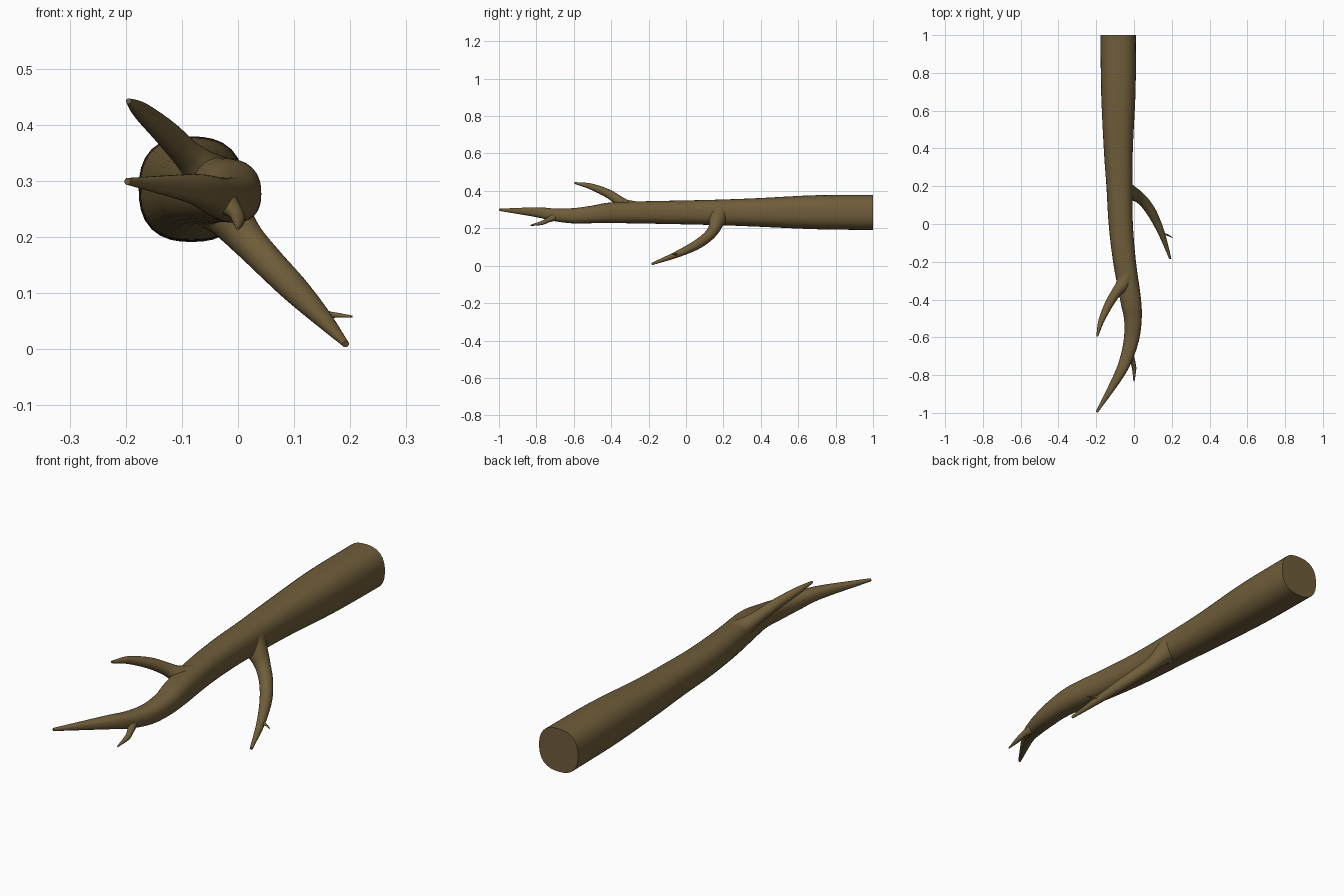
import bpy, bmesh, math
from mathutils import Vector

if "Cube" in bpy.data.objects:
    bpy.data.objects.remove(bpy.data.objects["Cube"])

bark = bpy.data.materials.new("bark")
bark.diffuse_color = (0.16, 0.11, 0.042, 1)
bark.use_nodes = True
bark.node_tree.nodes["Principled BSDF"].inputs["Base Color"].default_value = bark.diffuse_color


def smooth_path(pts, steps):
    """Catmull-Rom through (x, y, z, radius) points."""
    p = [Vector(q) for q in pts]
    p = [2 * p[0] - p[1]] + p + [2 * p[-1] - p[-2]]
    out = []
    for i in range(1, len(p) - 2):
        a, b, c, d = p[i - 1:i + 3]
        for s in range(steps):
            t = s / steps
            out.append(0.5 * (2 * b + (c - a) * t + (2 * a - 5 * b + 4 * c - d) * t * t
                              + (3 * b - a - 3 * c + d) * t ** 3))
    return out + [p[-2]]


def limb(name, pts, sides=32, steps=8, power=2.0):
    """Tapering tube with a rounded (superellipse) section and flat ends."""
    path = smooth_path(pts, steps)
    bm = bmesh.new()
    rings = []
    for i, q in enumerate(path):
        nxt, prv = path[min(i + 1, len(path) - 1)], path[max(i - 1, 0)]
        tangent = (nxt - prv).to_3d().normalized()
        side = tangent.cross(Vector((0, 0, 1))).normalized()
        up = side.cross(tangent)
        ring = []
        for k in range(sides):
            a = 2 * math.pi * k / sides
            c, s = math.cos(a), math.sin(a)
            f = q[3] / (abs(c) ** power + abs(s) ** power) ** (1 / power)
            ring.append(bm.verts.new(q.to_3d() + f * (c * side + s * up)))
        rings.append(ring)
    for r0, r1 in zip(rings, rings[1:]):
        for k in range(sides):
            n = (k + 1) % sides
            bm.faces.new((r0[k], r0[n], r1[n], r1[k]))
    bm.faces.new(rings[0])
    bm.faces.new(rings[-1])
    bmesh.ops.recalc_face_normals(bm, faces=bm.faces)
    mesh = bpy.data.meshes.new(name)
    bm.to_mesh(mesh)
    bm.free()
    mesh.materials.append(bark)
    ob = bpy.data.objects.new(name, mesh)
    bpy.context.collection.objects.link(ob)
    bpy.ops.object.select_all(action='DESELECT')
    ob.select_set(True)
    bpy.context.view_layer.objects.active = ob
    bpy.ops.object.shade_smooth_by_angle(angle=math.radians(45))
    return ob


# Main stem, from the cut end to the tip
limb("main_stem", [
    (-0.083, 1.0, 0.285, 0.094), (-0.083, 0.7, 0.286, 0.091),
    (-0.083, 0.4, 0.285, 0.077), (-0.077, 0.2, 0.285, 0.069),
    (-0.070, 0.0, 0.285, 0.064), (-0.050, -0.2, 0.285, 0.060),
    (-0.018, -0.4, 0.283, 0.055), (-0.006, -0.5, 0.274, 0.047),
    (-0.012, -0.6, 0.267, 0.041), (-0.037, -0.7, 0.272, 0.034),
    (-0.080, -0.8, 0.286, 0.026), (-0.197, -0.996, 0.299, 0.006)], power=2.5)

# Side branch rising to the left
limb("upper_branch", [
    (-0.035, -0.27, 0.295, 0.050), (-0.063, -0.325, 0.320, 0.036),
    (-0.092, -0.36, 0.348, 0.027), (-0.130, -0.42, 0.387, 0.023),
    (-0.172, -0.51, 0.424, 0.016), (-0.195, -0.595, 0.442, 0.005)])

# Side branch hanging to the right, with its little twig
limb("lower_branch", [
    (-0.055, 0.175, 0.275, 0.060), (-0.020, 0.165, 0.240, 0.043),
    (0.015, 0.150, 0.197, 0.032), (0.055, 0.115, 0.154, 0.028),
    (0.100, 0.050, 0.108, 0.025), (0.148, -0.055, 0.058, 0.017),
    (0.192, -0.183, 0.009, 0.006)])
limb("lower_twig", [
    (0.146, -0.045, 0.060, 0.012), (0.165, -0.054, 0.061, 0.006),
    (0.182, -0.060, 0.060, 0.004), (0.203, -0.072, 0.058, 0.002)], sides=16)

# Small twig near the tip
limb("tip_twig", [
    (-0.030, -0.69, 0.268, 0.028), (-0.014, -0.715, 0.254, 0.018),
    (-0.004, -0.74, 0.243, 0.013), (0.001, -0.77, 0.229, 0.011),
    (0.000, -0.832, 0.215, 0.003)], sides=20)
